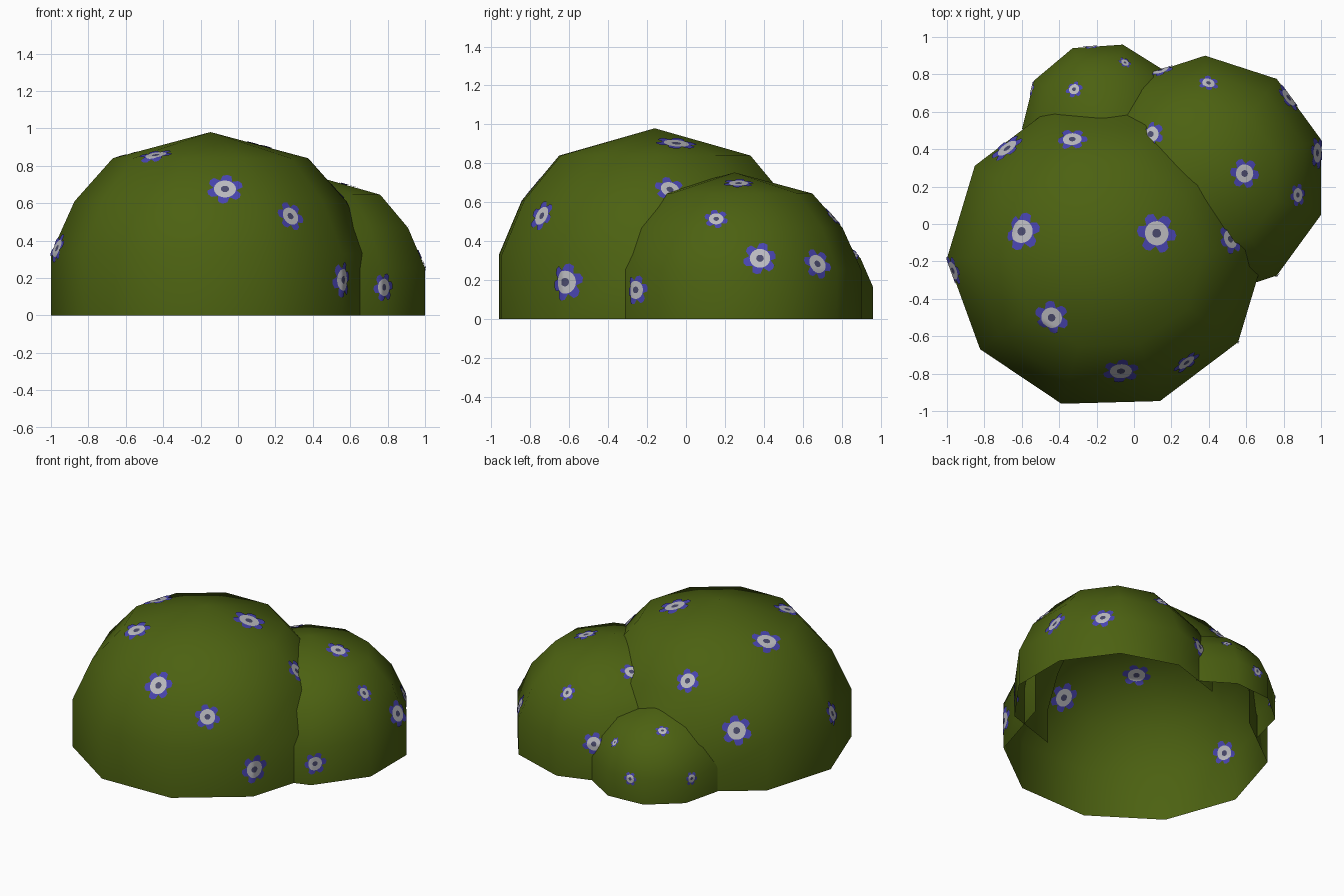
import bpy, bmesh, math
from mathutils import Vector
from mathutils.bvhtree import BVHTree

if "Cube" in bpy.data.objects:
    bpy.data.objects.remove(bpy.data.objects["Cube"])


def material(name, rgb):
    m = bpy.data.materials.new(name)
    m.diffuse_color = (*rgb, 1)
    m.use_nodes = True
    m.node_tree.nodes["Principled BSDF"].inputs["Base Color"].default_value = m.diffuse_color
    return m


LEAF = material("leaf green", (0.072, 0.12, 0.0056))
PETAL = material("petal blue", (0.065, 0.058, 0.43))
WHITE = material("flower white", (0.50, 0.50, 0.53))
HEART = material("flower heart", (0.07, 0.07, 0.155))

SIDES = 10
# shared dome profile: radius, height (fractions of radius and full height)
PROFILE = [(1.0, 0.0), (1.0, 0.337), (0.853, 0.622), (0.613, 0.857), (0.0, 1.0)]

# name: centre x, centre y, radius x, radius y, height, turn in degrees
DOMES = {
    "large_bush": (-0.147, -0.16, 0.853, 0.835, 0.98, 1.6),
    "medium_bush": (0.38, 0.25, 0.652, 0.65, 0.753, 18),
    "small_bush": (-0.165, 0.537, 0.435, 0.435, 0.50, 4),
}

# flowers per dome: x, y, z (None = drop straight down onto the dome), size
FLOWERS = {
    "large_bush": [
        (-0.60, -0.04, None, 0.10), (0.12, -0.05, None, 0.105),
        (-0.44, -0.50, None, 0.09), (-0.07, -0.78, 0.67, 0.095),
        (0.28, -0.74, 0.53, 0.08), (-0.33, 0.45, None, 0.08),
        (-0.69, 0.42, 0.42, 0.095), (-0.97, -0.25, 0.36, 0.08),
        (0.52, -0.08, 0.67, 0.08), (0.56, -0.62, 0.19, 0.095)],
    "medium_bush": [
        (0.40, 0.76, 0.53, 0.055), (0.59, 0.27, None, 0.078),
        (0.87, 0.155, 0.51, 0.06), (0.975, 0.38, 0.31, 0.085),
        (0.82, 0.67, 0.28, 0.08), (0.09, 0.48, None, 0.07),
        (0.77, -0.25, 0.15, 0.075), (0.14, 0.83, 0.26, 0.075)],
    "small_bush": [
        (-0.32, 0.72, None, 0.045), (-0.05, 0.86, None, 0.035),
        (-0.23, 0.945, 0.16, 0.045), (-0.54, 0.72, 0.16, 0.045)],
}


def inside(p, dome):
    """True if p lies under the dome's surface."""
    cx, cy, rx, ry, h, _ = dome
    z = p.z / h
    r = math.hypot((p.x - cx) / rx, (p.y - cy) / ry)
    for (r0, z0), (r1, z1) in zip(PROFILE, PROFILE[1:]):
        if z0 <= z <= z1:
            return r < 0.97 * (r0 + (r1 - r0) * (z - z0) / (z1 - z0))
    return False


def make_object(name, bm, mats):
    mesh = bpy.data.meshes.new(name)
    bm.to_mesh(mesh)
    bm.free()
    for m in mats:
        mesh.materials.append(m)
    for f in mesh.polygons:
        f.use_smooth = True
    ob = bpy.data.objects.new(name, mesh)
    bpy.context.collection.objects.link(ob)
    return ob


def build_dome(name):
    """Open-bottomed dome turned from the profile; returns its surface tree."""
    cx, cy, rx, ry, h, turn = DOMES[name]
    bm = bmesh.new()
    rings = []
    for r, z in PROFILE[:-1]:
        ring = []
        for i in range(SIDES):
            a = math.radians(turn) + math.tau * i / SIDES
            ring.append(bm.verts.new((cx + rx * r * math.cos(a),
                                      cy + ry * r * math.sin(a), h * z)))
        rings.append(ring)
    apex = bm.verts.new((cx, cy, h))
    for i in range(SIDES):
        j = (i + 1) % SIDES
        for lo, hi in zip(rings, rings[1:]):
            bm.faces.new((lo[i], lo[j], hi[j], hi[i]))
        bm.faces.new((rings[-1][i], rings[-1][j], apex))
    bm.normal_update()
    tree = BVHTree.FromBMesh(bm)
    # drop faces wholly buried in a neighbouring dome
    others = [d for n, d in DOMES.items() if n != name]
    buried = [f for f in bm.faces
              if any(all(inside(v.co, d) for v in f.verts) for d in others)]
    bmesh.ops.delete(bm, geom=buried, context='FACES')
    make_object(name, bm, [LEAF])
    return tree


def add_flower(bm, tree, x, y, z, size, spin, lift):
    """Thin flower wrapped on the dome: heart, white ring, ragged petals."""
    if z is None:
        p, n, _, _ = tree.ray_cast(Vector((x, y, 3)), Vector((0, 0, -1)))
    else:
        p, n, _, _ = tree.find_nearest(Vector((x, y, z)))
    u = n.orthogonal().normalized()
    v = n.cross(u)

    def on_surface(r, a):
        q = p + (u * math.cos(a) + v * math.sin(a)) * r * size
        c, m, _, _ = tree.find_nearest(q)
        return bm.verts.new(c + m * lift)

    seg = 24
    rings = []
    for k in range(4):
        ring = []
        for i in range(seg):
            outer = (0.74, 1.0, 1.04, 0.96)[i % 4] if i % 4 else 0.66
            r = (0.23, 0.42, 0.62, outer)[k]
            ring.append(on_surface(r, spin + math.tau * i / seg))
        rings.append(ring)
    centre = on_surface(0, 0)
    faces = []
    for i in range(seg):
        j = (i + 1) % seg
        faces.append((bm.faces.new((centre, rings[0][i], rings[0][j])), 2))
        for k, mat in enumerate((1, 1, 0)):
            f = bm.faces.new((rings[k][i], rings[k + 1][i],
                              rings[k + 1][j], rings[k][j]))
            faces.append((f, mat))
    for f, mat in faces:
        f.material_index = mat
        if lift < 0:                      # inner copy faces inwards
            f.normal_flip()


for name in DOMES:
    tree = build_dome(name)
    bm = bmesh.new()
    for i, (x, y, z, size) in enumerate(FLOWERS[name]):
        for lift in (0.005, -0.005):      # flowers show outside and inside
            add_flower(bm, tree, x, y, z, size, i * 0.7, lift)
    make_object(name.replace("bush", "flowers"), bm, [PETAL, WHITE, HEART])
